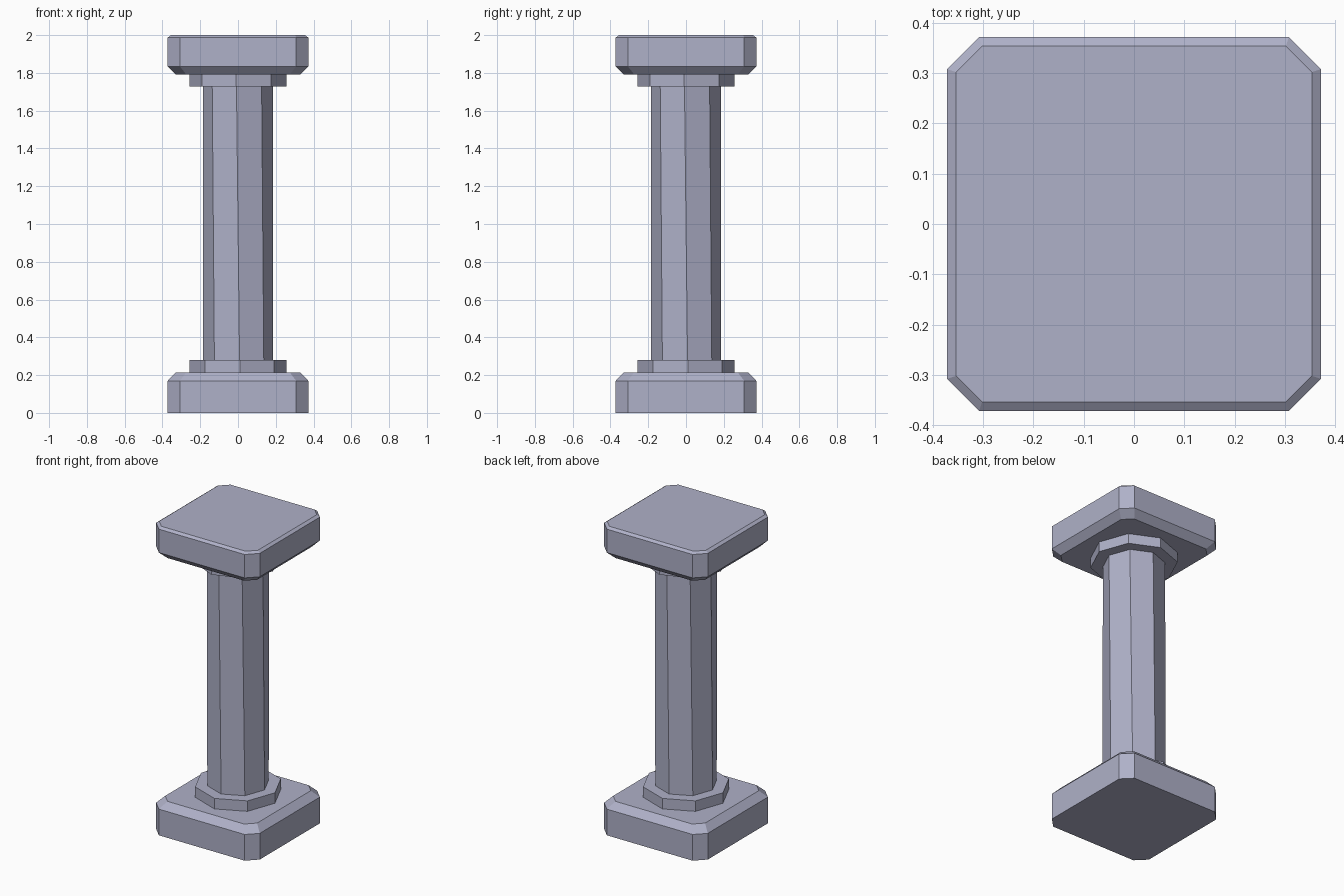
import bpy, bmesh, math

if "Cube" in bpy.data.objects:
    bpy.data.objects.remove(bpy.data.objects["Cube"])

stone = bpy.data.materials.new("grey_lilac_stone")
stone.diffuse_color = (0.43, 0.44, 0.58, 1)
stone.use_nodes = True
stone.node_tree.nodes["Principled BSDF"].inputs["Base Color"].default_value = stone.diffuse_color


def loft(name, rings):
    """Closed solid through a stack of (z, [(x, y), ...]) outlines."""
    bm = bmesh.new()
    loops = [[bm.verts.new((x, y, z)) for x, y in pts] for z, pts in rings]
    for a, b in zip(loops, loops[1:]):
        n = len(a)
        for i in range(n):
            j = (i + 1) % n
            bm.faces.new((a[i], a[j], b[j], b[i]))
    bm.faces.new(loops[0][::-1])
    bm.faces.new(loops[-1])
    bmesh.ops.recalc_face_normals(bm, faces=bm.faces[:])
    mesh = bpy.data.meshes.new(name)
    bm.to_mesh(mesh)
    bm.free()
    mesh.materials.append(stone)
    obj = bpy.data.objects.new(name, mesh)
    bpy.context.collection.objects.link(obj)
    return obj


def cut_square(h, c):
    """Square of half width h with corners cut where the straight sides end at c."""
    return [(h, -c), (h, c), (c, h), (-c, h), (-h, c), (-h, -c), (-c, -h), (c, -h)]


def octagon(r, degrees):
    return [(r * math.cos(math.radians(45 * i + degrees)),
             r * math.sin(math.radians(45 * i + degrees))) for i in range(8)]


TWIST = 2.5  # slight turn of the octagons, opposite at each end

# Square base slab with a sloped upper rim
loft("base_slab", [(0, cut_square(0.372, 0.308)),
                   (0.17, cut_square(0.372, 0.308)),
                   (0.213, cut_square(0.33, 0.275))])

# Octagonal collars at both ends of the shaft
loft("lower_collar", [(0.213, octagon(0.258, TWIST)), (0.281, octagon(0.258, TWIST))])
loft("upper_collar", [(1.727, octagon(0.258, -TWIST)), (1.792, octagon(0.258, -TWIST))])

# Gently twisted octagonal shaft
loft("shaft", [(0.281, octagon(0.185, TWIST)), (1.727, octagon(0.185, -TWIST))])

# Square capital: sloped underside and a small bevel on top
loft("capital_slab", [(1.792, cut_square(0.33, 0.275)),
                      (1.835, cut_square(0.372, 0.308)),
                      (1.987, cut_square(0.372, 0.308)),
                      (2.0, cut_square(0.354, 0.302))])
